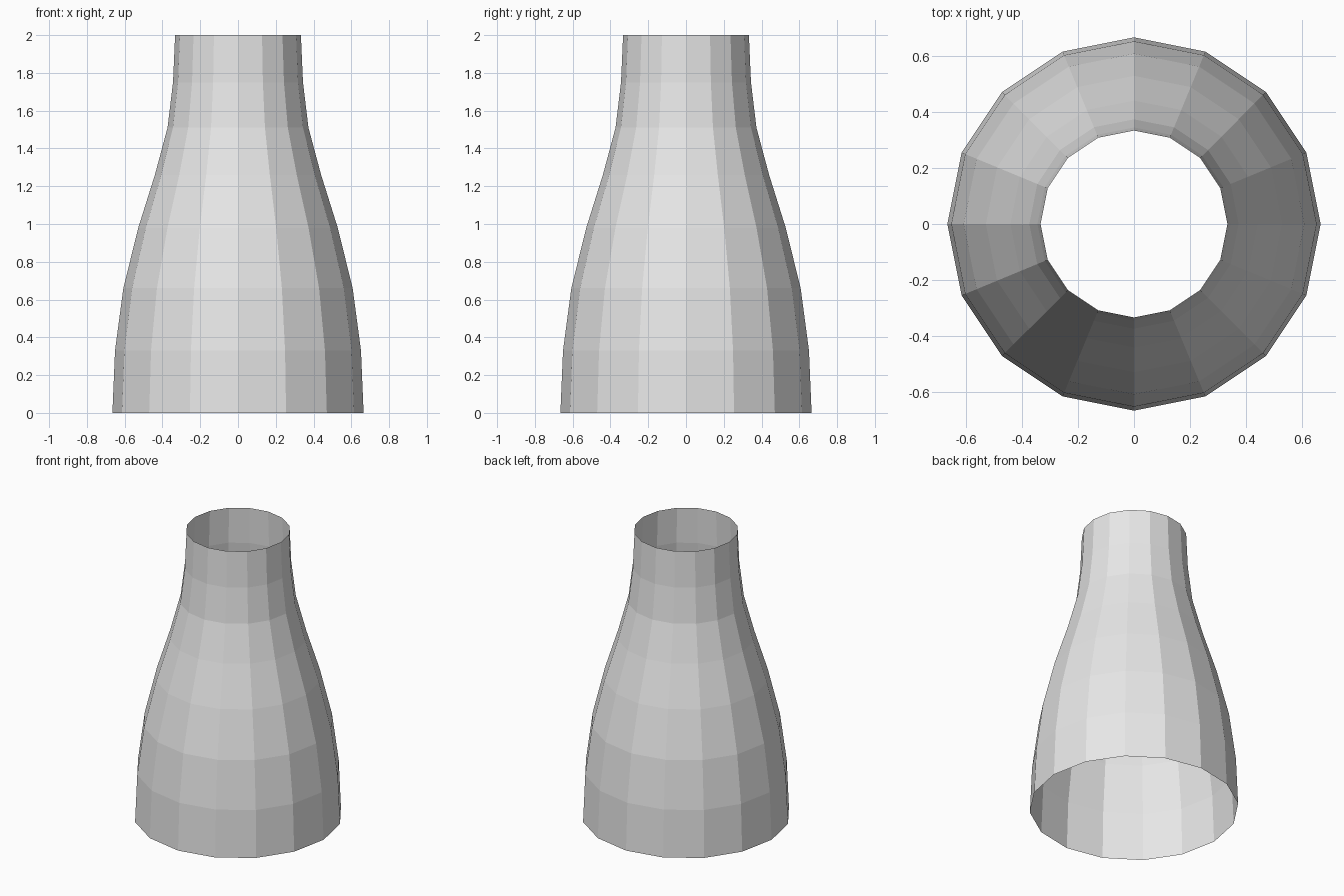
import bpy
import bmesh
from math import cos, sin, tau

cube = bpy.data.objects.get("Cube")
if cube:
    bpy.data.objects.remove(cube, do_unlink=True)

SIDES = 16
# Wall profile: (radius, height), bottom to top
PROFILE = [(0.665, 0), (0.651, 0.33), (0.607, 0.66), (0.528, 0.98),
           (0.44, 1.26), (0.373, 1.51), (0.344, 1.75), (0.333, 2)]

# Plain grey material
grey = bpy.data.materials.new("light_grey")
grey.use_nodes = True
colour = (0.8, 0.8, 0.8, 1)
grey.diffuse_color = colour
grey.node_tree.nodes["Principled BSDF"].inputs["Base Color"].default_value = colour

# Open tapered sleeve: a ring per profile point, bridged with flat quads
bm = bmesh.new()
rings = [[bm.verts.new((r * cos(tau * i / SIDES), r * sin(tau * i / SIDES), z))
          for i in range(SIDES)] for r, z in PROFILE]
for low, high in zip(rings, rings[1:]):
    for i in range(SIDES):
        j = (i + 1) % SIDES
        bm.faces.new((low[i], low[j], high[j], high[i]))

mesh = bpy.data.meshes.new("tapered_sleeve")
bm.to_mesh(mesh)
bm.free()
mesh.materials.append(grey)
sleeve = bpy.data.objects.new("tapered_sleeve", mesh)
bpy.context.collection.objects.link(sleeve)
